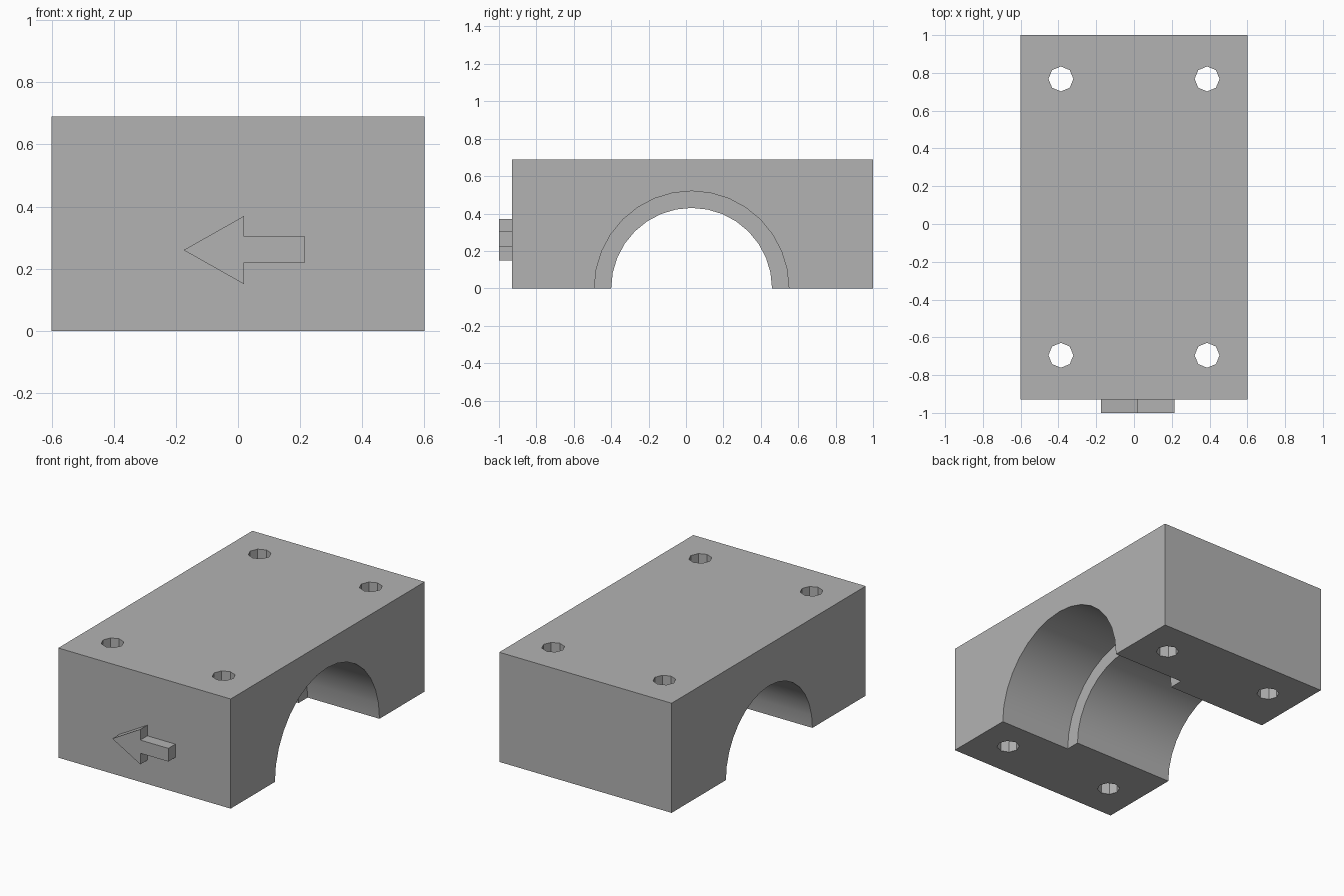
import bpy, bmesh
from math import pi, radians

cube = bpy.data.objects.get("Cube")
if cube:
    bpy.data.objects.remove(cube, do_unlink=True)

grey = bpy.data.materials.new("plain grey")
grey.use_nodes = True
colour = (0.45, 0.45, 0.45, 1)
grey.diffuse_color = colour
grey.node_tree.nodes["Principled BSDF"].inputs["Base Color"].default_value = colour

FRONT, BACK, HALF_WIDTH, HEIGHT = -0.93, 1.0, 0.6, 0.69
BORE_Y = 0.03


def cylinder(name, sides, radius, depth, location, rotation=(0, 0, 0)):
    bpy.ops.mesh.primitive_cylinder_add(vertices=sides, radius=radius, depth=depth,
                                        location=location, rotation=rotation)
    obj = bpy.context.object
    obj.name = name
    obj.hide_render = True
    return obj


# Solid block
bpy.ops.mesh.primitive_cube_add(size=1, location=(0, (FRONT + BACK) / 2, HEIGHT / 2))
block = bpy.context.object
block.name = "clamp_block"
block.scale = (2 * HALF_WIDTH, BACK - FRONT, HEIGHT)
bpy.ops.object.transform_apply(location=True, rotation=True, scale=True)
block.data.materials.append(grey)

# Stepped bore: narrow all the way through, wide from the step to the +x side
along_x = (0, pi / 2, 0)
cutters = [
    cylinder("narrow_bore_cutter", 32, 0.43, 2, (0, BORE_Y, 0), along_x),
    cylinder("wide_bore_cutter", 32, 0.52, 0.9, (0.55, BORE_Y, 0), along_x),
]

# Four eight-sided bolt holes
for x in (-0.387, 0.387):
    for y in (-0.695, 0.768):
        cutters.append(cylinder("bolt_hole_cutter", 8, 0.066, 2, (x, y, HEIGHT / 2)))

for cutter in cutters:
    mod = block.modifiers.new(cutter.name, 'BOOLEAN')
    mod.operation = 'DIFFERENCE'
    mod.solver = 'EXACT'
    mod.object = cutter
    bpy.ops.object.select_all(action='DESELECT')
    block.select_set(True)
    bpy.context.view_layer.objects.active = block
    bpy.ops.object.modifier_apply(modifier=mod.name)
    bpy.data.objects.remove(cutter, do_unlink=True)

bpy.ops.object.shade_smooth_by_angle(angle=radians(30))

# Raised arrow on the front, pointing to -x
outline = [(-0.175, 0.26), (0.02, 0.15), (0.02, 0.22), (0.215, 0.22),
           (0.215, 0.303), (0.02, 0.303), (0.02, 0.37)]
bm = bmesh.new()
face = bm.faces.new([bm.verts.new((x, -1, z)) for x, z in outline])
extruded = bmesh.ops.extrude_face_region(bm, geom=[face], use_keep_orig=True)
moved = [v for v in extruded["geom"] if isinstance(v, bmesh.types.BMVert)]
bmesh.ops.translate(bm, verts=moved, vec=(0, FRONT + 1, 0))
bmesh.ops.recalc_face_normals(bm, faces=bm.faces)
mesh = bpy.data.meshes.new("direction_arrow")
bm.to_mesh(mesh)
bm.free()
mesh.materials.append(grey)
arrow = bpy.data.objects.new("direction_arrow", mesh)
bpy.context.collection.objects.link(arrow)
